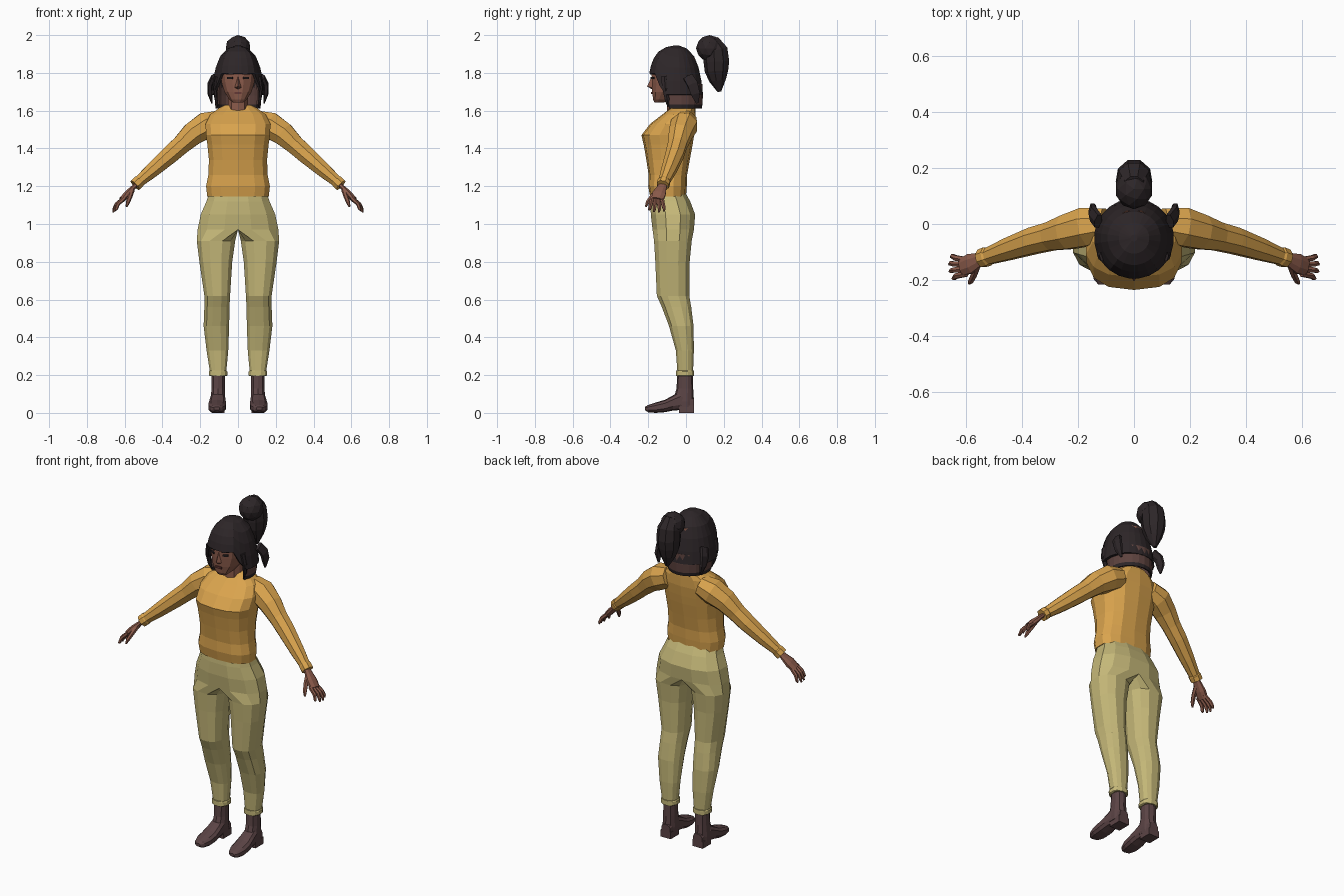
import bpy, bmesh, math
from mathutils import Vector, Matrix

if "Cube" in bpy.data.objects:
    bpy.data.objects.remove(bpy.data.objects["Cube"])


def material(name, rgb):
    m = bpy.data.materials.new(name)
    m.diffuse_color = (*rgb, 1)
    m.use_nodes = True
    m.node_tree.nodes["Principled BSDF"].inputs["Base Color"].default_value = m.diffuse_color
    return m


OCHRE = material("ochre sweater", (0.70, 0.37, 0.075))
KHAKI = material("khaki trousers", (0.56, 0.48, 0.19))
HAIR = material("dark hair", (0.026, 0.019, 0.021))
SKIN = material("brown skin", (0.26, 0.105, 0.07))
BOOT = material("boot leather", (0.105, 0.058, 0.06))
NAPE = material("brown under hair", (0.11, 0.055, 0.048))
LIPS = material("lips", (0.13, 0.04, 0.035))


def finish(name, bm, mats, mirror=False, solid=0):
    bmesh.ops.recalc_face_normals(bm, faces=bm.faces)
    me = bpy.data.meshes.new(name)
    bm.to_mesh(me)
    bm.free()
    for m in mats if isinstance(mats, list) else [mats]:
        me.materials.append(m)
    ob = bpy.data.objects.new(name, me)
    bpy.context.collection.objects.link(ob)
    if solid:
        ob.modifiers.new("thickness", "SOLIDIFY").thickness = solid
    if mirror:
        ob.modifiers.new("mirror", "MIRROR")
    return ob


def skin_rings(rings, wrap=True, cap=True):
    bm = bmesh.new()
    vs = [[bm.verts.new(p) for p in r] for r in rings]
    n = len(vs[0])
    for a, b in zip(vs, vs[1:]):
        for i in range(n if wrap else n - 1):
            j = (i + 1) % n
            bm.faces.new((a[i], a[j], b[j], b[i]))
    if cap:
        bm.faces.new(vs[0])
        bm.faces.new(vs[-1])
    return bm


def spow(v, p):
    return math.copysign(abs(v) ** (2 / p), v)


def oval(c, u, v, n, p=2.0):
    angs = [(i + .5) * math.tau / n for i in range(n)]
    return [Vector(c) + Vector(u) * spow(math.cos(a), p) + Vector(v) * spow(math.sin(a), p) for a in angs]


def level(z, x0, x1, y0, y1, n=12, p=2.4):
    return oval(((x0 + x1) / 2, (y0 + y1) / 2, z), ((x1 - x0) / 2, 0, 0), (0, (y1 - y0) / 2, 0), n, p)


def tube(name, pts, mat, n=8, flat=1.0, mirror=True):
    cs = [Vector(p[:3]) for p in pts]
    rings = []
    for i, c in enumerate(cs):
        t = (cs[min(i + 1, len(cs) - 1)] - cs[max(i - 1, 0)]).normalized()
        y = Vector((0, 1, 0))
        u = (y - t * t.dot(y)).normalized()
        rings.append(oval(c, u * pts[i][3], t.cross(u) * pts[i][3] * flat, n))
    return finish(name, skin_rings(rings), mat, mirror)


def box(name, c, size, mat, rot=0, mirror=True):
    bm = bmesh.new()
    bmesh.ops.create_cube(bm, size=1, matrix=Matrix.Translation(c) @ Matrix.Rotation(rot, 4, "Z")
                          @ Matrix.Diagonal((*size, 1)))
    return finish(name, bm, mat, mirror)


# Sweater body: height, half width, front, back
torso = [(1.145, .166, -.19, 0), (1.20, .172, -.20, .004), (1.26, .16, -.198, .006),
         (1.34, .157, -.21, .02), (1.42, .165, -.224, .035), (1.47, .173, -.236, .043),
         (1.53, .175, -.19, .05), (1.58, .15, -.125, .05), (1.612, .105, -.085, .05), (1.63, .07, -.075, .045)]
finish("sweater_body", skin_rings([level(z, -w, w, f, b, 14, 2.6) for z, w, f, b in torso]), OCHRE)

# Sleeves with a small cuff
tube("sleeve", [(.10, 0, 1.545, .06), (.17, -.01, 1.522, .075), (.24, -.03, 1.477, .066),
                (.30, -.045, 1.42, .054), (.36, -.06, 1.367, .051), (.45, -.09, 1.288, .042),
                (.52, -.115, 1.228, .032), (.525, -.116, 1.224, .036), (.545, -.123, 1.205, .035)], OCHRE)

# Trousers: the hip rings are half ovals closed on the centre line, then split into a leg
hips = [(1.17, .155, -.185, -.003), (1.12, .172, -.19, .025), (1.05, .203, -.19, .052), (.97, .22, -.18, .045)]
legs = [(.91, .012, .221, -.172, .033), (.80, .028, .207, -.165, .022), (.62, .04, .18, -.157, .02),
        (.56, .043, .18, -.13, .03), (.46, .045, .184, -.092, .042), (.33, .05, .168, -.055, .043),
        (.205, .062, .148, -.046, .038)]
rings = [[Vector((max(0, p.x), p.y, p.z)) for p in level(z, -w, w, f, b)] for z, w, f, b in hips]
rings += [level(z, a, w, f, b) for z, a, w, f, b in legs]
bm = bmesh.new()
bm.free()
bm = skin_rings(rings)
bmesh.ops.delete(bm, geom=[f for f in bm.faces if all(v.co.x < 1e-5 for v in f.verts)], context="FACES")
finish("trousers", bm, KHAKI, True)
cuff = [(.195, .06, .15), (.198, .055, .155), (.218, .055, .156), (.224, .06, .152)]
finish("trouser_cuff", skin_rings([level(z, a, b, -.054, .044) for z, a, b in cuff]), KHAKI, True)

# Boots: shaft, foot, heel
shaft = [(.20, .068, .142, -.047, .036), (.13, .068, .142, -.05, .038), (.06, .066, .146, -.07, .042), (.03, .07, .144, -.07, .042)]
finish("boot_shaft", skin_rings([level(*s, 10) for s in shaft]), BOOT, True)
foot = [(.042, .03, .015, .08), (-.03, .04, .015, .115), (-.07, .044, .012, .092), (-.11, .048, .004, .07),
        (-.16, .046, 0, .055), (-.20, .032, .003, .042), (-.217, .015, .014, .032)]
finish("boot_foot", skin_rings([oval((.106 - y * .03, y, (a + b) / 2), (w, 0, 0), (0, 0, (b - a) / 2), 10, 2.8)
                                for y, w, a, b in foot]), BOOT, True)
box("boot_heel", (.106, .003, .02), (.068, .078, .04), BOOT)

# Hands
tube("palm", [(.53, -.118, 1.218, .022), (.555, -.128, 1.192, .027), (.585, -.142, 1.16, .038),
              (.615, -.153, 1.128, .034)], SKIN, 8, .5)
for i in range(4):
    y0, y1 = -.128 - .017 * i, -.115 - .026 * i
    d = (.006, 0, .002, .012)[i]
    tube("finger", [(.60, y0, 1.14, .011), (.642 - d * .5, (y0 + y1) / 2, 1.105, .011),
                    (.656 - d, y1, 1.08, .009), (.661 - d, y1 - .003, 1.062 + d, .005)], SKIN, 6)
tube("thumb", [(.56, -.145, 1.182, .014), (.572, -.18, 1.145, .013), (.583, -.203, 1.115, .011),
               (.59, -.213, 1.092, .005)], SKIN, 6)

# Head, neck and face
head = [(1.643, .028, -.167, -.115), (1.66, .048, -.176, -.08), (1.70, .074, -.181, -.02), (1.75, .09, -.184, .04),
        (1.80, .096, -.185, .055), (1.88, .085, -.165, .05)]
finish("head", skin_rings([level(z, -w, w, f, b) for z, w, f, b in head]), SKIN)
finish("neck", skin_rings([level(z, -.055, .055, -.10, .03, 10) for z in (1.58, 1.72)]), SKIN)
bm = bmesh.new()
nose = [bm.verts.new(p) for p in [(0, -.18, 1.785), (0, -.206, 1.728), (-.019, -.178, 1.722),
                                  (.019, -.178, 1.722), (0, -.178, 1.712)]]
for f in [(0, 2, 1), (0, 1, 3), (1, 2, 4), (1, 4, 3)]:
    bm.faces.new([nose[i] for i in f])
finish("nose", bm, SKIN)
box("eye", (.043, -.177, 1.772), (.032, .008, .010), HAIR, .5)
box("eyebrow", (.043, -.178, 1.794), (.042, .008, .007), HAIR, .5)
box("lips", (0, -.181, 1.693), (.036, .008, .012), LIPS, 0, False)


# Hair cap: the hem rises over the face to make a fringe
def hem(d):
    return 1.797 if d < 47 else (1.73 if d < 60 else 1.685)


N = 24
cap_profile = [(0, .012), (.06, .055), (.22, .095), (.45, .119), (.72, .134), (1, .143)]
rings = []
for t, r in cap_profile:
    ring = []
    for i in range(N):
        a = (i + .5) * math.tau / N
        d = math.degrees(min(a, math.tau - a))
        z = 1.945 - t * (1.945 - hem(d))
        back = 1.0 if d < 100 else .97
        ring.append((r * math.sin(a), -.05 - r * 1.02 * back * math.cos(a), z))
    rings.append(ring)
bm = skin_rings(rings, cap=False)
bm.faces.new(bm.verts[:N]) if bm.verts.ensure_lookup_table() is None else None
finish("hair_cap", bm, HAIR, False, .014)

# Brown layer under the hair, open at the face, with a dark lower edge
angs = [math.radians(62 + i * (236 / 14)) for i in range(15)]
rings = [[(k * .122 * math.sin(a), -.035 - k * .122 * math.cos(a), z) for a in angs]
         for z, k in ((1.74, 1), (1.68, 1.02), (1.632, 1), (1.612, .97))]
bm = skin_rings(rings, False, False)
for f in bm.faces:
    f.material_index = int(f.calc_center_median().z < 1.632)
finish("under_hair", bm, [NAPE, HAIR], False, .01)

# Loose locks at the temples and behind the ears
tube("temple_lock", [(.112, -.115, 1.78, .02), (.122, -.11, 1.72, .018), (.116, -.10, 1.66, .014),
                     (.105, -.095, 1.62, .004)], HAIR, 6, .6)
tube("side_lock", [(.128, .01, 1.78, .03), (.147, .035, 1.74, .032), (.148, .05, 1.69, .028),
                   (.138, .06, 1.64, .008)], HAIR, 6, .5)

# Bun with the hanging tail
bm = bmesh.new()
bmesh.ops.create_icosphere(bm, subdivisions=2, radius=1, matrix=Matrix.Translation((0, .125, 1.93))
                           @ Matrix.Diagonal((.068, .072, .07, 1)))
finish("hair_bun", bm, HAIR)
tube("hair_tail", [(0, .135, 1.975, .04), (0, .158, 1.92, .066), (0, .163, 1.86, .07), (0, .163, 1.81, .064),
                   (0, .168, 1.76, .046), (0, .177, 1.70, .01)], HAIR, 9, .95, False)
